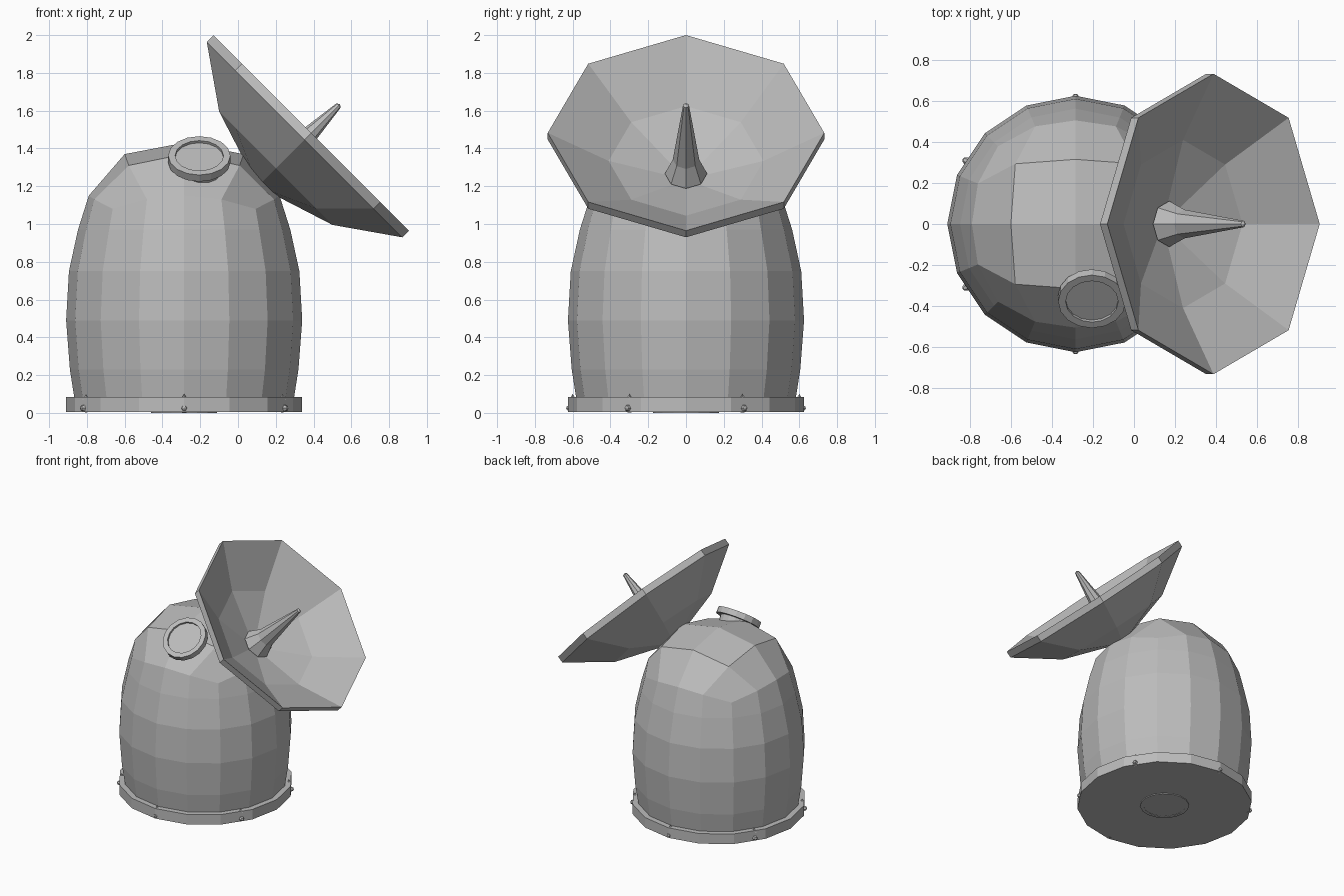
import bpy, bmesh, math
from mathutils import Vector, Matrix

cube = bpy.data.objects.get("Cube")
if cube:
    bpy.data.objects.remove(cube, do_unlink=True)

grey = bpy.data.materials.new("plain_grey")
grey.use_nodes = True
COLOR = (0.5, 0.5, 0.5, 1)
grey.diffuse_color = COLOR
grey.node_tree.nodes["Principled BSDF"].inputs["Base Color"].default_value = COLOR

UP = Vector((0, 0, 1))
BODY = Vector((-0.285, 0, 0))


def finish(name, bm, origin, axis=UP):
    """Weld, orient and place a mesh as a flat-shaded object."""
    bmesh.ops.remove_doubles(bm, verts=bm.verts[:], dist=1e-5)
    bmesh.ops.recalc_face_normals(bm, faces=bm.faces[:])
    turn = UP.rotation_difference(Vector(axis)).to_matrix().to_4x4()
    bm.transform(Matrix.Translation(origin) @ turn)
    mesh = bpy.data.meshes.new(name)
    bm.to_mesh(mesh)
    bm.free()
    mesh.materials.append(grey)
    obj = bpy.data.objects.new(name, mesh)
    bpy.context.collection.objects.link(obj)
    return obj


def add_rings(bm, profile, sides):
    """Skin a (radius, height) profile around the vertical axis."""
    rings = []
    for r, h in profile:
        if r == 0:
            rings.append([bm.verts.new((0, 0, h))] * sides)
        else:
            rings.append([bm.verts.new((r * math.cos(math.tau * i / sides),
                                        r * math.sin(math.tau * i / sides), h))
                          for i in range(sides)])
    for a, b in zip(rings, rings[1:]):
        for i in range(sides):
            k = (i + 1) % sides
            corners = list(dict.fromkeys((a[i], a[k], b[k], b[i])))
            bm.faces.new(corners)


def lathe(name, profile, sides, origin, axis=UP):
    bm = bmesh.new()
    add_rings(bm, profile, sides)
    return finish(name, bm, origin, axis)


# Domed body: stacked rings closed by a square-grid cap
CAP = {0: [(0, 1.43)],
       1: [(0.315, 1.37), (0.415, 1.31)],
       2: [(0.505, 1.15), (0.515, 1.13), (0.535, 1.08)]}


def cap_point(i, j):
    m = max(abs(i), abs(j))
    minor = min(abs(i), abs(j))
    r, z = CAP[m][minor]
    if m == 0:
        return Vector((0, 0, z))
    a = math.radians(45) * minor / m
    x, y = math.cos(a), math.sin(a)
    if abs(j) > abs(i):
        x, y = y, x
    return Vector((math.copysign(x, i) * r, math.copysign(y, j) * r, z))


bm = bmesh.new()
add_rings(bm, [(0.58, 0.07), (0.605, 0.23), (0.625, 0.49), (0.61, 0.75), (0.562, 0.97)], 16)
bm.verts.ensure_lookup_table()
top_ring = bm.verts[-16:]
grid = {(i, j): bm.verts.new(cap_point(i, j)) for i in range(-2, 3) for j in range(-2, 3)}
for i in range(-2, 2):
    for j in range(-2, 2):
        bm.faces.new((grid[i, j], grid[i + 1, j], grid[i + 1, j + 1], grid[i, j + 1]))
edge = sorted((v for (i, j), v in grid.items() if max(abs(i), abs(j)) == 2),
              key=lambda v: round(math.atan2(v.co.y, v.co.x), 3) % math.tau)
for i in range(16):
    k = (i + 1) % 16
    bm.faces.new((top_ring[i], top_ring[k], edge[k], edge[i]))
finish("domed_body", bm, BODY)

# Base ring with underside plate
lathe("base_ring", [(0, 0.006), (0.625, 0.006), (0.625, 0.085), (0.57, 0.085), (0, 0.085)], 16, BODY)
lathe("underside_plate", [(0, 0.002), (0.15, 0.002), (0.15, 0), (0.175, 0), (0.175, 0.008), (0, 0.008)],
      16, BODY)

# Small studs around the base
for n in range(6):
    a = math.radians(30 + 60 * n)
    out = Vector((math.cos(a), math.sin(a), 0))
    lathe("base_stud", [(0, 0), (0.025, 0), (0.012, 0.03), (0, 0.035)], 6,
          BODY + out * 0.6 + UP * 0.025, out)
    lathe("base_stud_top", [(0.02, 0), (0, 0.03)], 4, BODY + out * 0.6 + UP * 0.07)

# Porthole hatch on the front of the dome
lathe("porthole", [(0, -0.16), (0.12, -0.16), (0.13, -0.045), (0.165, -0.045), (0.165, 0),
                   (0.128, 0), (0.128, -0.015), (0, -0.015)],
      16, Vector((-0.205, -0.378, 1.362)), (0, -0.62, 0.78))

# Tilted dish, its receiver spike and the neck joining it to the dome
DISH = Vector((0.3875, 0, 1.4825))
TILT = (1, 0, 1)
lathe("dish", [(0, -0.4), (0.424, -0.265), (0.732, -0.05), (0.732, 0), (0.41, -0.21), (0, -0.35)],
      8, DISH, TILT)
lathe("receiver_spike", [(0, -0.34), (0.112, -0.305), (0.07, -0.2), (0.016, 0.205), (0, 0.215)],
      8, DISH, TILT)
lathe("dish_neck", [(0, -0.55), (0.07, -0.55), (0.07, -0.37), (0, -0.37)], 8, DISH, TILT)
